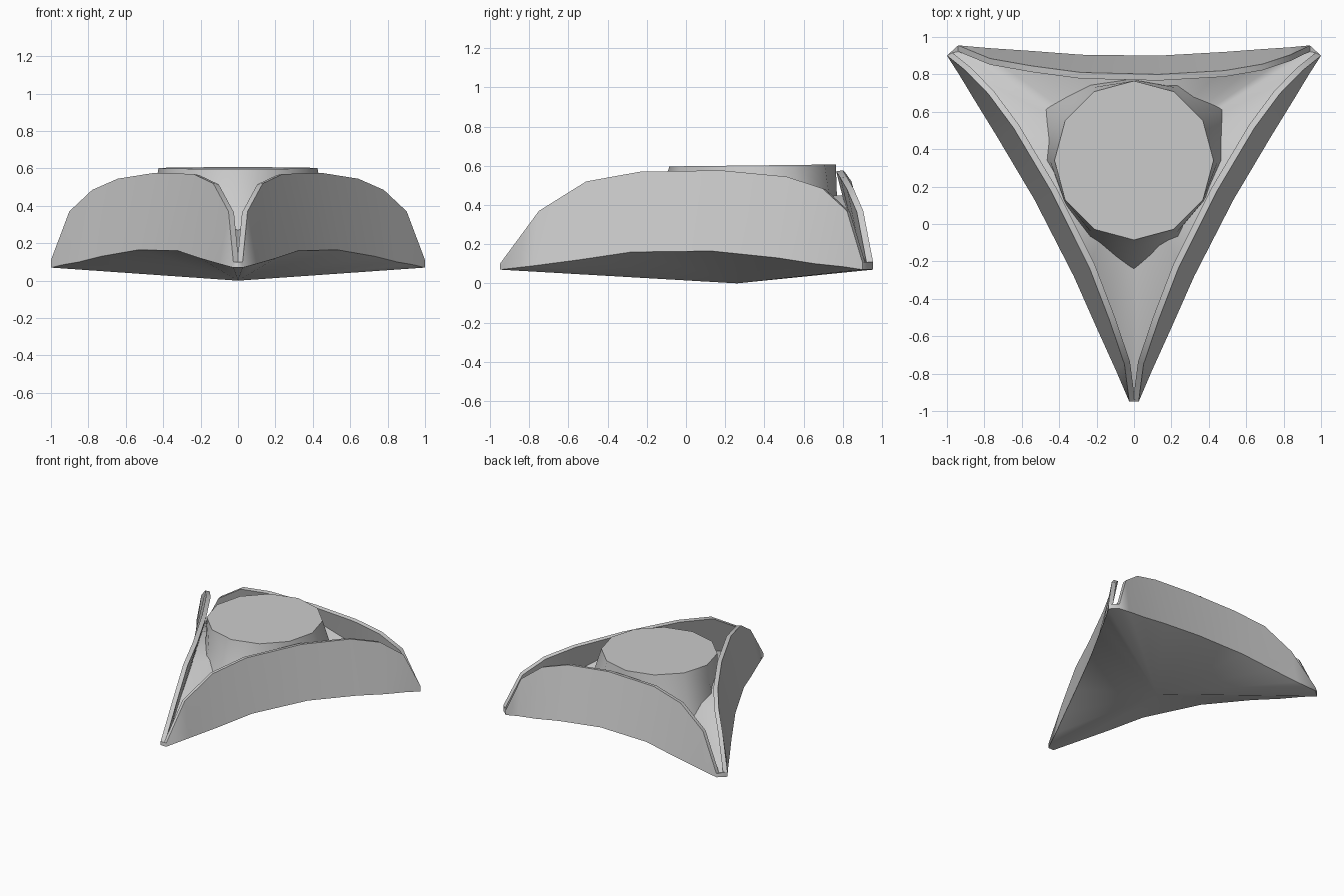
import bpy, bmesh, math
from mathutils import Vector

if "Cube" in bpy.data.objects:
    bpy.data.objects.remove(bpy.data.objects["Cube"])

# side start, side end, profile reversed (left flap mirrors the right flap)
SIDES = [((0.025, -0.95), (1.0, 0.90), False),
         ((0.94, 0.955), (-0.94, 0.955), True),
         ((-1.0, 0.90), (-0.025, -0.95), True)]
# along the side: t, rim inset, rim height, base inset, base height, floor height
PROFILE = [(0.00, 0.000, 0.10, 0.00, 0.07, 0.09),
           (0.09, 0.070, 0.37, 0.015, 0.09, 0.15),
           (0.21, 0.110, 0.52, 0.03, 0.12, 0.24),
           (0.35, 0.145, 0.57, 0.05, 0.16, 0.38),
           (0.57, 0.155, 0.577, 0.055, 0.165, 0.45),
           (0.757, 0.135, 0.545, 0.035, 0.13, 0.31),
           (0.865, 0.100, 0.485, 0.02, 0.10, 0.21),
           (0.945, 0.050, 0.37, 0.01, 0.085, 0.14),
           (1.00, 0.000, 0.11, 0.00, 0.07, 0.10)]
THICK = 0.033


def finish(name, bm, angle):
    bmesh.ops.recalc_face_normals(bm, faces=bm.faces)
    me = bpy.data.meshes.new(name)
    bm.to_mesh(me)
    bm.free()
    ob = bpy.data.objects.new(name, me)
    bpy.context.collection.objects.link(ob)
    bpy.ops.object.select_all(action='DESELECT')
    ob.select_set(True)
    bpy.context.view_layer.objects.active = ob
    bpy.ops.object.shade_smooth_by_angle(angle=math.radians(angle))
    return ob


def bridge(bm, a, b):
    for i in range(len(a)):
        j = (i + 1) % len(a)
        bm.faces.new((a[i], a[j], b[j], b[i]))


def fan(bm, ring, co):
    c = bm.verts.new(co)
    for i in range(len(ring)):
        bm.faces.new((ring[i], ring[(i + 1) % len(ring)], c))


# folded pastry shell: underside, leaning flaps, rim, inner walls and floor
bm = bmesh.new()
base, rim, inner, floor = [], [], [], []
for a, b, flip in SIDES:
    a, b = Vector(a), Vector(b)
    d = (b - a).normalized()
    n = Vector((-d.y, d.x))
    for t, rd, rz, bd, bz, fz in (PROFILE[::-1] if flip else PROFILE):
        p = a.lerp(b, 1 - t if flip else t)
        f = (fz - bz) / (rz - bz)
        fd = bd + (rd - bd) * f + THICK
        for ring, off, z in ((base, bd, bz), (rim, rd, rz),
                             (inner, rd + THICK, rz - 0.005), (floor, fd, fz)):
            q = p + n * off
            ring.append(bm.verts.new((q.x, q.y, z)))
fan(bm, base, (0, 0.26, 0))
bridge(bm, base, rim)
bridge(bm, rim, inner)
bridge(bm, inner, floor)
fan(bm, floor, (0, 0.34, 0.42))
finish("pastry_shell", bm, 72)

# twelve-sided filling, its skirt spreading toward the three corners
bm = bmesh.new()
top, mid, low = [], [], []
for i in range(12):
    ang = math.radians(-90 + 30 * i)
    w = (1 + math.cos(3 * math.radians(30 * i))) / 2
    c, s = math.cos(ang), math.sin(ang)
    spread = 0.15 if s < 0 else 0.11
    for ring, r, z in ((top, 0.425, 0.602 + 0.005 * s), (mid, 0.43 + 0.04 * w, 0.46),
                       (low, 0.435 + spread * w, 0.26)):
        ring.append(bm.verts.new((r * c, 0.34 + r * s, z)))
bm.faces.new(top)
bridge(bm, top, mid)
bridge(bm, mid, low)
bm.faces.new(low)
finish("filling", bm, 50)
